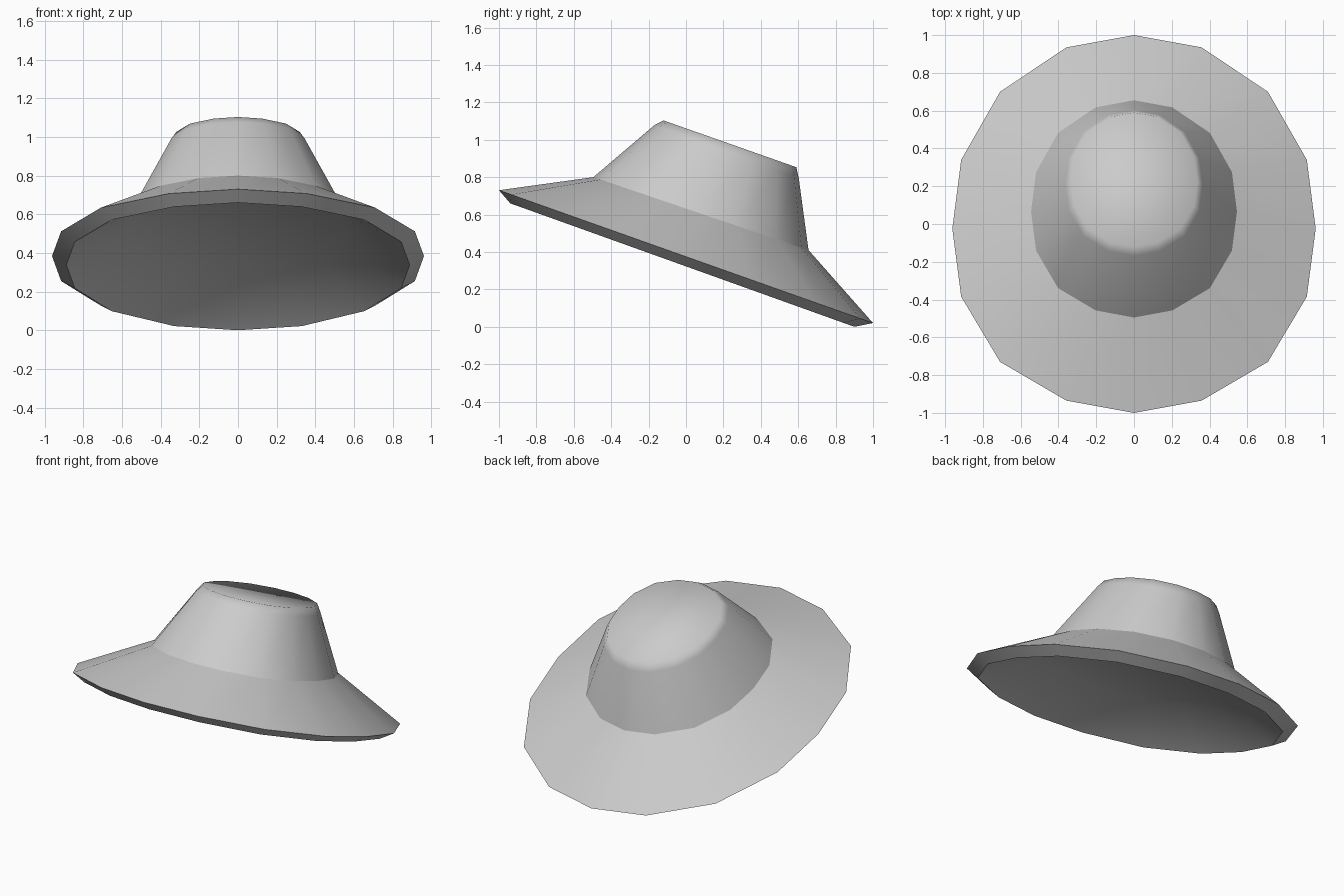
import bpy, bmesh

if "Cube" in bpy.data.objects:
    bpy.data.objects.remove(bpy.data.objects["Cube"])

# Half outline of one sixteen-sided ring, from back to front (unit x, unit y)
HALF = [(0, 1), (.372, .935), (.737, .70), (.951, .34), (1, -.025),
        (.951, -.385), (.737, -.73), (.372, -.935), (0, -1)]
OUTLINE = HALF + [(-x, y) for x, y in HALF[-2:0:-1]]

# Tilted rings: centre y, centre z, x radius, y radius, drop towards the back, sharp edge
RINGS = [
    (.235, .978, .335, .355, .125, False),  # crown top
    (.217, .936, .363, .386, .142, False),  # rounded crown shoulder
    (.08, .605, .545, .575, .195, True),    # crown base
    (0, .375, .962, 1.0, .355, True),       # brim edge
    (-.02, .33, .888, .92, .33, True),      # under lip
    (.05, .52, .56, .56, .20, False),       # inner hollow
]

felt = bpy.data.materials.new("grey_felt")
felt.diffuse_color = (.6, .6, .6, 1)
felt.use_nodes = True
felt.node_tree.nodes["Principled BSDF"].inputs["Base Color"].default_value = felt.diffuse_color

bm = bmesh.new()
loops = []
for cy, cz, rx, ry, drop, sharp in RINGS:
    loops.append([bm.verts.new((u * rx, cy + v * ry, cz - v * drop))
                  for u, v in OUTLINE])

# Walls between neighbouring rings
n = len(OUTLINE)
for a, b in zip(loops, loops[1:]):
    for i in range(n):
        j = (i + 1) % n
        bm.faces.new((a[i], a[j], b[j], b[i]))

# Crown top and hollow ceiling
bm.faces.new(loops[0])
bm.faces.new(loops[-1])
bmesh.ops.recalc_face_normals(bm, faces=bm.faces[:])

# Smooth felt with crisp creases at the crown base, brim and lip
for f in bm.faces:
    f.smooth = True
for ring, loop in zip(RINGS, loops):
    if ring[5]:
        for i in range(n):
            bm.edges.get((loop[i], loop[(i + 1) % n])).smooth = False

mesh = bpy.data.meshes.new("hat")
bm.to_mesh(mesh)
bm.free()
mesh.materials.append(felt)
hat = bpy.data.objects.new("hat", mesh)
bpy.context.collection.objects.link(hat)
